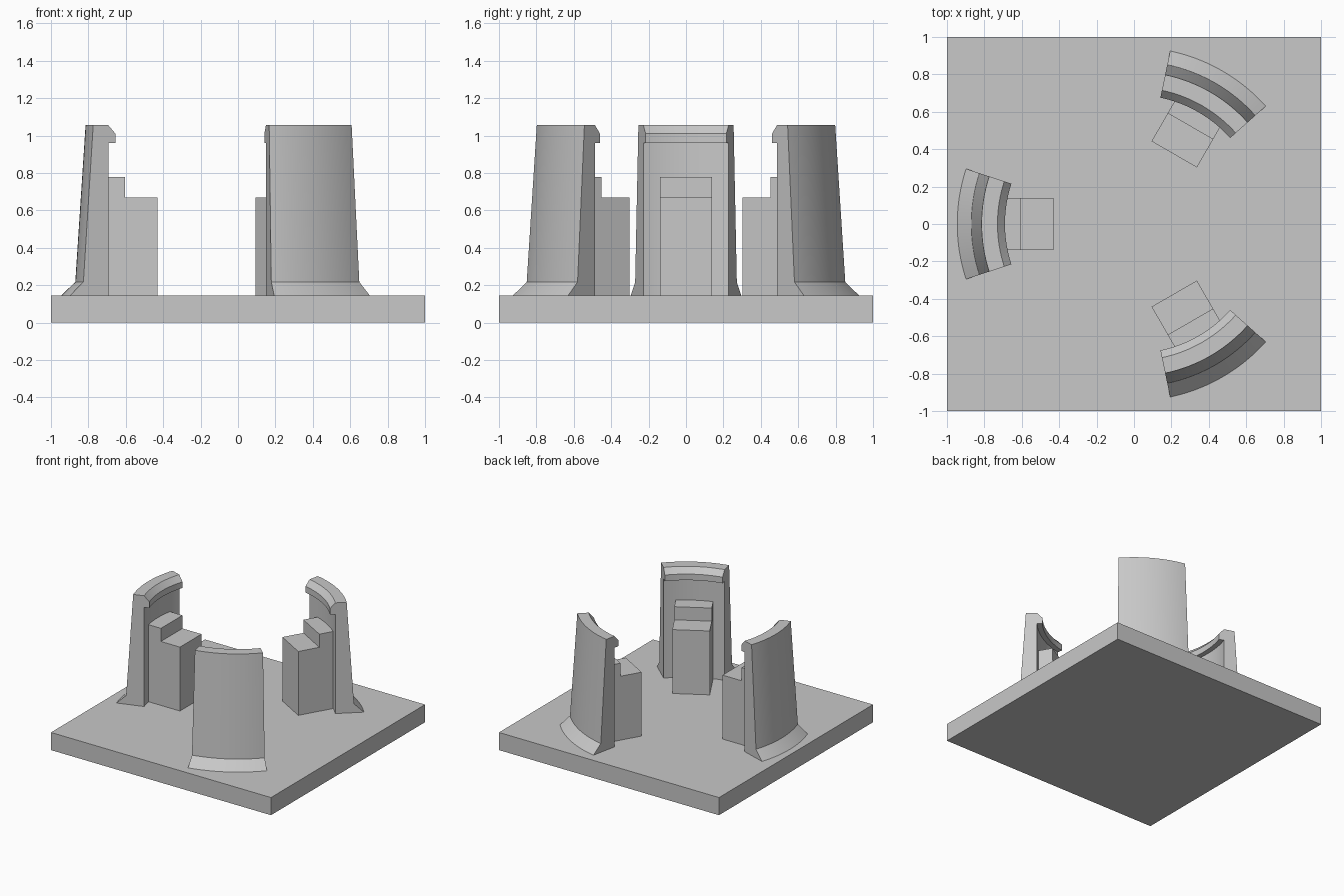
import bpy
import bmesh
from math import cos, sin, radians
from mathutils import Matrix

cube = bpy.data.objects.get("Cube")
if cube:
    bpy.data.objects.remove(cube, do_unlink=True)

grey = bpy.data.materials.new("light grey")
grey.use_nodes = True
colour = (0.58, 0.58, 0.58, 1)
grey.diffuse_color = colour
grey.node_tree.nodes["Principled BSDF"].inputs["Base Color"].default_value = colour


def make_solid(name, rings):
    """Skin a row of matching closed rings and cap both ends."""
    bm = bmesh.new()
    loops = [[bm.verts.new(p) for p in ring] for ring in rings]
    for a, b in zip(loops, loops[1:]):
        for i in range(len(a)):
            j = (i + 1) % len(a)
            bm.faces.new((a[i], a[j], b[j], b[i]))
    bm.faces.new(loops[0])
    bm.faces.new(loops[-1])
    bmesh.ops.recalc_face_normals(bm, faces=bm.faces)
    mesh = bpy.data.meshes.new(name)
    bm.to_mesh(mesh)
    bm.free()
    mesh.materials.append(grey)
    obj = bpy.data.objects.new(name, mesh)
    bpy.context.collection.objects.link(obj)
    return obj


BASE_TOP = 0.145
SPREAD = radians(18.2)
STEPS = 16

# Square base plate
square = [(-1, -1), (1, -1), (1, 1), (-1, 1)]
make_solid("base_plate", [[(x, y, z) for x, y in square] for z in (0, BASE_TOP)])

# Clip wall section (radius, height): flared foot, leaning back, hooked lip
wall_profile = [(0.73, BASE_TOP), (0.945, BASE_TOP), (0.87, 0.217), (0.815, 1.055),
                (0.73, 1.055), (0.69, 1.01), (0.69, 0.96), (0.73, 0.96)]
# Stepped support block section, its back sunk into the wall
block_profile = [(0.43, BASE_TOP), (0.74, BASE_TOP), (0.74, 0.778),
                 (0.603, 0.778), (0.603, 0.67), (0.43, 0.67)]

for place, degrees in (("right", 180), ("back_left", 60), ("front_left", -60)):
    turn = Matrix.Rotation(radians(degrees), 4, 'Z')

    # Curved clip wall
    angles = [SPREAD * (2 * i / STEPS - 1) for i in range(STEPS + 1)]
    wall = make_solid(place + "_clip_wall",
                      [[(r * cos(a), r * sin(a), z) for r, z in wall_profile] for a in angles])
    wall.matrix_world = turn
    bpy.ops.object.select_all(action='DESELECT')
    wall.select_set(True)
    bpy.context.view_layer.objects.active = wall
    bpy.ops.object.shade_smooth_by_angle(angle=radians(20))

    # Stepped support block
    block = make_solid(place + "_support_block",
                       [[(r, y, z) for r, z in block_profile] for y in (-0.14, 0.14)])
    block.matrix_world = turn
